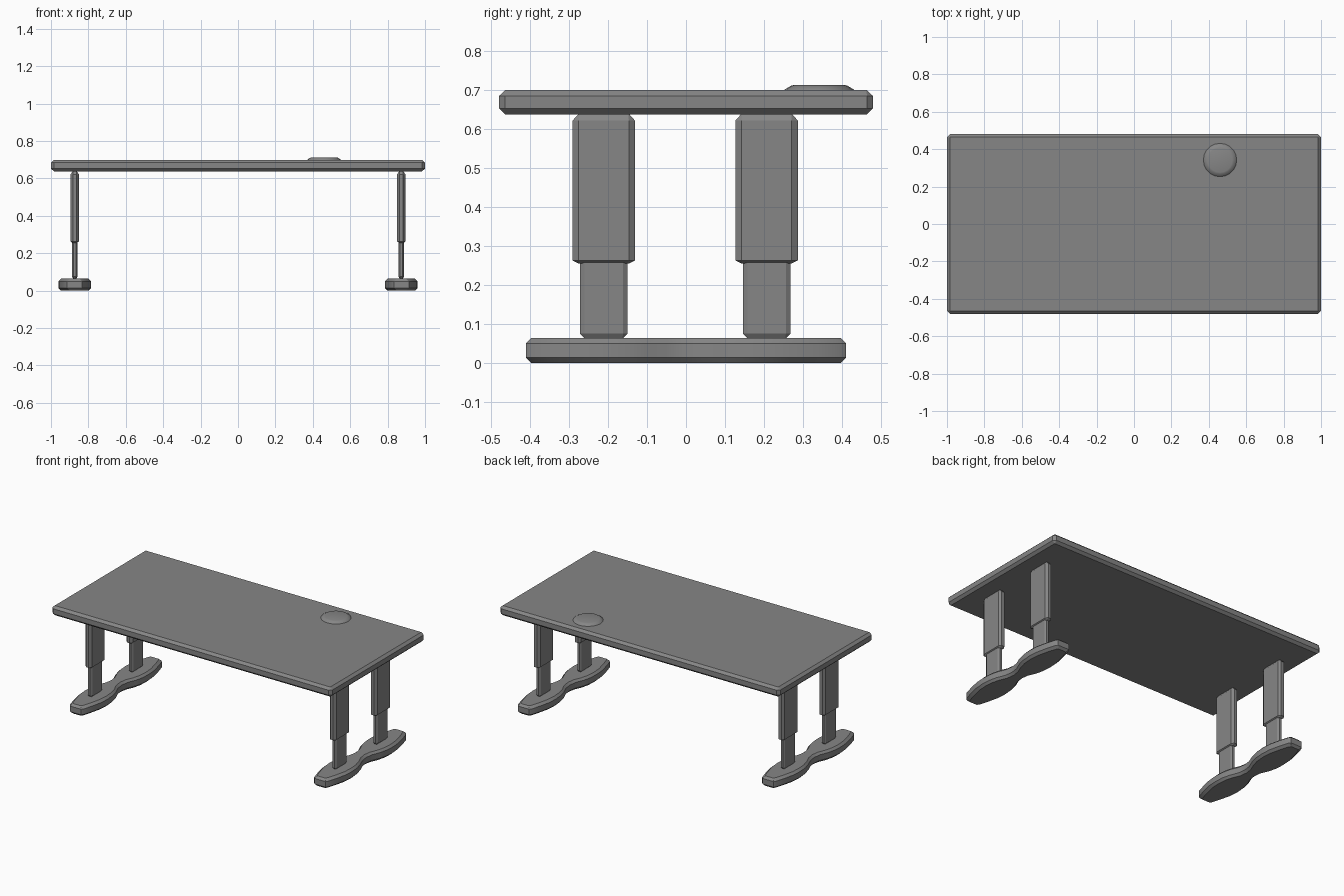
import bpy, bmesh, math

cube = bpy.data.objects.get("Cube")
if cube:
    bpy.data.objects.remove(cube, do_unlink=True)

grey = bpy.data.materials.new("Plain grey")
grey.use_nodes = True
COLOUR = (0.24, 0.24, 0.24, 1)
grey.diffuse_color = COLOUR
grey.node_tree.nodes["Principled BSDF"].inputs["Base Color"].default_value = COLOUR


def ring_solid(name, rings, smooth=False):
    """Loft a closed solid through matching rings of points."""
    bm = bmesh.new()
    loops = [[bm.verts.new(p) for p in ring] for ring in rings]
    n = len(loops[0])
    for low, high in zip(loops, loops[1:]):
        for i in range(n):
            j = (i + 1) % n
            bm.faces.new((low[i], low[j], high[j], high[i]))
    bm.faces.new(loops[0][::-1])
    bm.faces.new(loops[-1])
    bmesh.ops.recalc_face_normals(bm, faces=bm.faces)
    mesh = bpy.data.meshes.new(name)
    bm.to_mesh(mesh)
    bm.free()
    mesh.materials.append(grey)
    obj = bpy.data.objects.new(name, mesh)
    bpy.context.collection.objects.link(obj)
    if smooth:
        bpy.ops.object.select_all(action='DESELECT')
        obj.select_set(True)
        bpy.context.view_layer.objects.active = obj
        bpy.ops.object.shade_smooth_by_angle(angle=math.radians(30))
    return obj


def chamfered_box(name, x, y, hx, hy, z0, z1, cx, cy, low, high):
    """Box with chamfered corners and chamfered rims at both ends."""
    def ring(z, ix, iy):
        a, b = hx - ix, hy - iy
        ex, ey = (cx - ix) * 0.98, (cy - iy) * 0.98
        ex, ey = max(ex, 0.001), max(ey, 0.001)
        pts = [(a, -b + ey), (a, b - ey), (a - ex, b), (-a + ex, b),
               (-a, b - ey), (-a, -b + ey), (-a + ex, -b), (a - ex, -b)]
        return [(x + px, y + py, z) for px, py in pts]
    return ring_solid(name, [ring(z0, cx, cy), ring(z0 + low, 0, 0),
                             ring(z1 - high, 0, 0), ring(z1, cx, cy)])


# Desktop slab
chamfered_box("desktop", 0, 0, 1, 0.48, 0.638, 0.70, 0.016, 0.016, 0.015, 0.015)

# Cable hole cap
SIDES = 20
cap = [(0.09, 0.699), (0.088, 0.702), (0.073, 0.711), (0.066, 0.713)]
ring_solid("cable_cap", [[(0.46 + r * math.cos(math.tau * i / SIDES),
                           0.342 + r * math.sin(math.tau * i / SIDES), z)
                          for i in range(SIDES)] for r, z in cap], True)

# Half widths along half of a foot, from the waist to the tip
half = [(0, 0.043), (0.05, 0.05), (0.10, 0.071), (0.15, 0.083), (0.21, 0.0875),
        (0.27, 0.083), (0.34, 0.067), (0.398, 0.05), (0.411, 0.04)]
side = [(-y, w) for y, w in half[:0:-1]] + half


def foot_ring(x, z, inset):
    stretch = 1 - inset / 0.41
    right = [(x + w - inset, y * stretch, z) for y, w in side]
    left = [(x - w + inset, y * stretch, z) for y, w in side[::-1]]
    return right + left


for label, sx in (("left", 1), ("right", -1)):
    x = sx * 0.873
    # Waisted foot with chamfered rims
    ring_solid(label + "_foot", [foot_ring(x, 0, 0.014), foot_ring(x, 0.014, 0),
                                 foot_ring(x, 0.05, 0), foot_ring(x, 0.064, 0.014)], True)
    # Telescopic legs
    for end, y in (("front", -0.211), ("back", 0.207)):
        name = f"{label}_{end}_leg"
        chamfered_box(name + "_upper", x, y, 0.022, 0.08, 0.255, 0.64,
                      0.012, 0.016, 0.008, 0.018)
        chamfered_box(name + "_lower", x, y, 0.015, 0.061, 0.063, 0.262,
                      0.008, 0.012, 0.012, 0.002)
